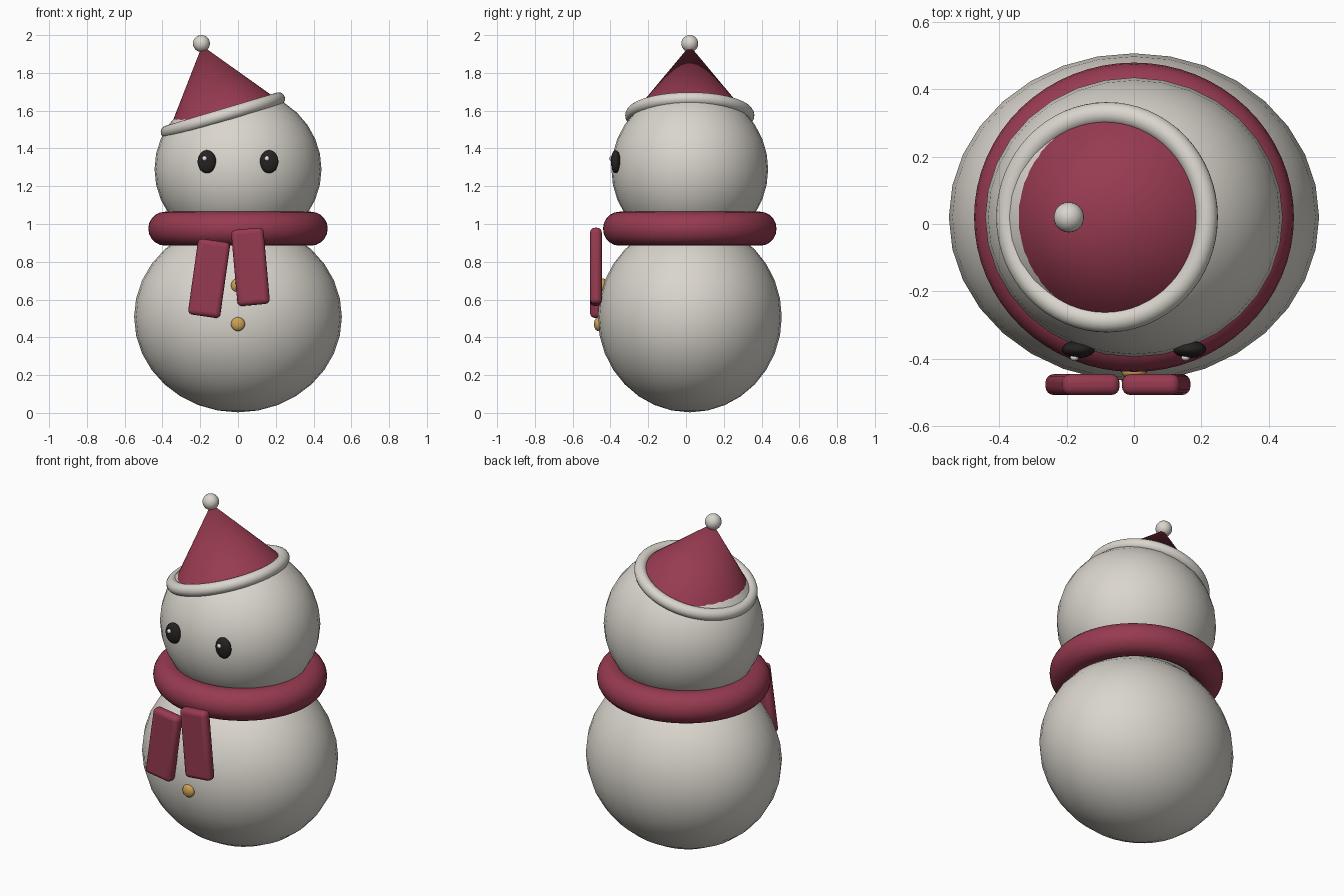
import bpy
from math import sin, cos
from mathutils import Vector

if "Cube" in bpy.data.objects:
    bpy.data.objects.remove(bpy.data.objects["Cube"])


def material(name, rgb):
    mat = bpy.data.materials.new(name)
    mat.use_nodes = True
    mat.diffuse_color = (*rgb, 1)
    mat.node_tree.nodes["Principled BSDF"].inputs["Base Color"].default_value = (*rgb, 1)
    return mat


snow = material("snow white", (0.70, 0.67, 0.61))
red = material("wool red", (0.31, 0.043, 0.08))
gold = material("button gold", (0.60, 0.36, 0.09))
black = material("eye black", (0.02, 0.016, 0.016))
shine = material("eye shine", (0.85, 0.85, 0.85))


def finish(name, mat, scale=(1, 1, 1)):
    obj = bpy.context.object
    obj.name = name
    obj.scale = scale
    obj.data.materials.append(mat)
    bpy.ops.object.shade_smooth_by_angle(angle=0.7)
    return obj


def ball(name, mat, loc, radii, segments=32):
    bpy.ops.mesh.primitive_uv_sphere_add(segments=segments, ring_count=segments // 2, location=loc)
    return finish(name, mat, radii)


def ring(name, mat, loc, major, minor, tilt=0, scale=(1, 1, 1)):
    bpy.ops.mesh.primitive_torus_add(major_segments=64, minor_segments=20, location=loc,
                                     rotation=(0, tilt, 0), major_radius=major, minor_radius=minor)
    return finish(name, mat, scale)


def scarf_tail(name, x, z, tilt):
    bpy.ops.mesh.primitive_cube_add(size=1, location=(x, -0.477, z), rotation=(0, tilt, 0))
    obj = finish(name, red, (0.172, 0.062, 0.405))
    bpy.ops.object.transform_apply(location=False, rotation=False, scale=True)
    bevel = obj.modifiers.new("rounded edges", "BEVEL")
    bevel.width = 0.025
    bevel.segments = 4


# Snow body and head
MID = 0.02
ball("body", snow, (0, MID, 0.508), (0.55, 0.487, 0.505))
ball("head", snow, (0, MID, 1.29), (0.442, 0.415, 0.423))

# Scarf with two hanging ends
ring("scarf", red, (0, MID, 0.975), 0.385, 0.09, scale=(1, 0.967, 1))
scarf_tail("scarf_end_right", -0.153, 0.712, 0.14)
scarf_tail("scarf_end_left", 0.066, 0.773, -0.09)

# Buttons
for name, y, z in (("lower_button", -0.465, 0.47), ("upper_button", -0.44, 0.675)):
    ball(name, gold, (0, y, z), (0.037, 0.022, 0.037), 20)

# Eyes with a small highlight
for side, s in (("right", -1), ("left", 1)):
    ball(side + "_eye", black, (s * 0.165, -0.372, 1.33), (0.049, 0.026, 0.061), 24)
    ball(side + "_eye_shine", shine, (s * 0.165 - 0.012, -0.396, 1.347), (0.013, 0.011, 0.013), 12)

# Tilted hat: brim, cone and pompom share one axis
TILT = -0.29
HEIGHT = 0.385
base = Vector((-0.08, MID, 1.575))
axis = Vector((sin(TILT), 0, cos(TILT)))
ring("hat_brim", snow, base, 0.308, 0.034, TILT)
bpy.ops.mesh.primitive_cone_add(vertices=48, radius1=0.30, radius2=0, depth=HEIGHT,
                                location=base + axis * HEIGHT / 2, rotation=(0, TILT, 0))
finish("hat_cone", red)
ball("pompom", snow, base + axis * (HEIGHT + 0.012), (0.045, 0.045, 0.045), 24)
